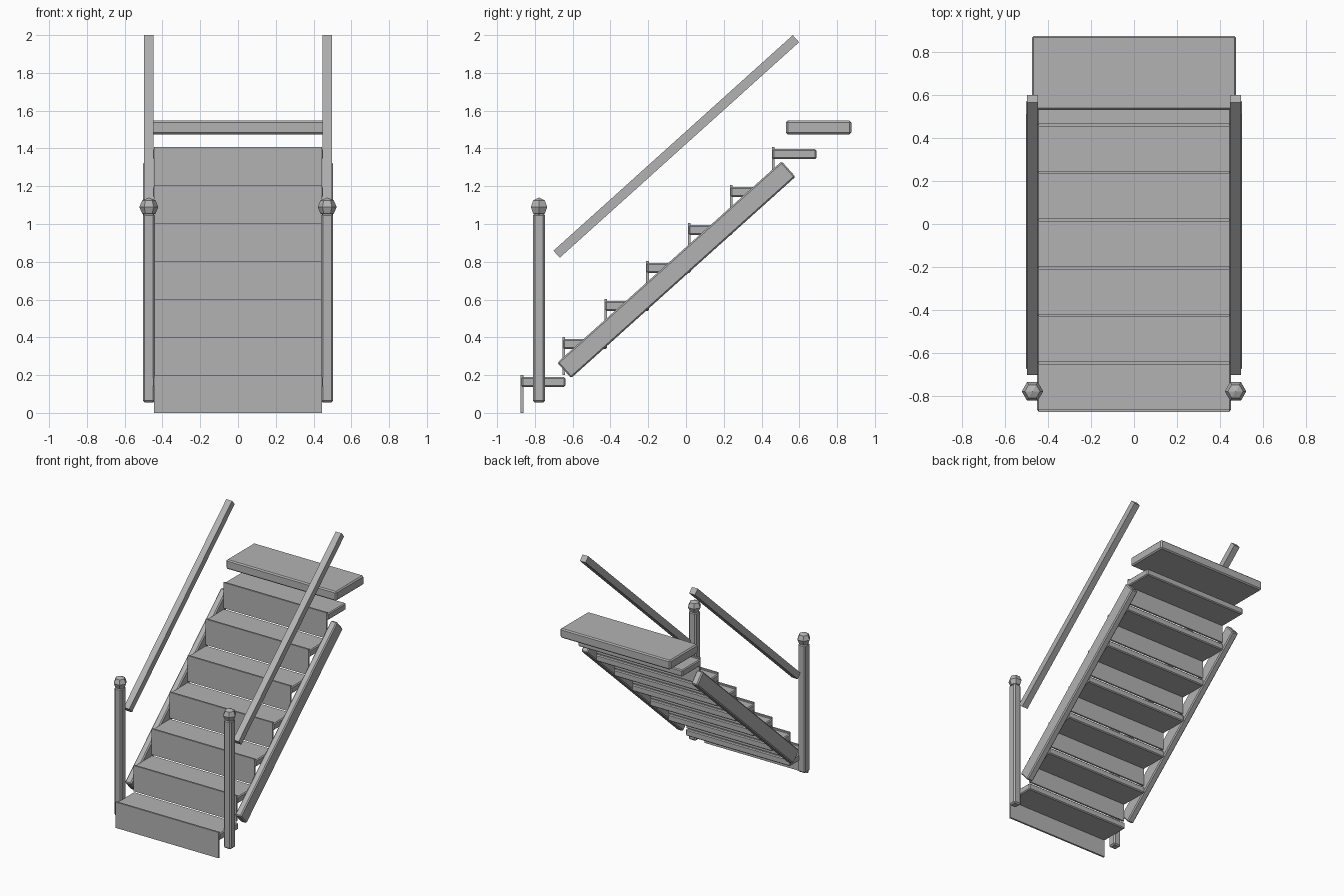
import bpy
import math

if "Cube" in bpy.data.objects:
    bpy.data.objects.remove(bpy.data.objects["Cube"], do_unlink=True)

GREY = (0.45, 0.45, 0.45, 1)
mat = bpy.data.materials.new("plain grey")
mat.use_nodes = True
mat.diffuse_color = GREY
mat.node_tree.nodes["Principled BSDF"].inputs["Base Color"].default_value = GREY


def box(name, size, centre, bevel=0.0, tilt=0.0):
    """Box with chamfered edges, optionally tilted up towards the back."""
    bpy.ops.mesh.primitive_cube_add(size=1, location=centre)
    ob = bpy.context.object
    ob.name = name
    ob.scale = size
    bpy.ops.object.transform_apply(location=False, rotation=False, scale=True)
    ob.rotation_euler.x = tilt
    ob.data.materials.append(mat)
    if bevel:
        mod = ob.modifiers.new("chamfer", 'BEVEL')
        mod.width = bevel
        mod.segments = 1
    return ob


def sloped_beam(name, x, start, end, width, depth, bevel=0.0):
    """Beam running between two (y, z) points."""
    dy, dz = end[0] - start[0], end[1] - start[1]
    centre = (x, (start[0] + end[0]) / 2, (start[1] + end[1]) / 2)
    return box(name, (width, math.hypot(dy, dz), depth), centre, bevel,
               math.atan2(dz, dy))


# Steps: a thin riser with a tread behind it
STEPS, RISE, RUN = 7, 0.201, 0.2215
for i in range(STEPS):
    y, z = -0.875 + i * RUN, i * RISE
    box(f"riser_{i + 1}", (0.888, 0.014, RISE), (0, y + 0.007, z + RISE / 2))
    box(f"tread_{i + 1}", (0.902, 0.232, 0.052), (0, y + 0.12, z + 0.164), 0.007)

# Upper landing
box("landing", (0.95, 0.345, 0.073), (0, 0.7025, 1.511), 0.009)

# Side parts, one set on each side
for side, s in (("left", 1), ("right", -1)):
    sloped_beam(f"stringer_{side}", s * 0.475, (-0.645, 0.225), (0.543, 1.291),
                0.054, 0.11, 0.008)
    sloped_beam(f"handrail_{side}", s * 0.472, (-0.685, 0.84), (0.582, 1.981),
                0.05, 0.05)
    box(f"newel_post_{side}", (0.064, 0.064, 1.0), (s * 0.472, -0.778, 0.555), 0.01)
    # Faceted finial with its corners pointing front and back
    bpy.ops.mesh.primitive_uv_sphere_add(
        segments=6, ring_count=4, radius=0.05,
        location=(s * 0.472, -0.778, 1.09), rotation=(0, 0, math.pi / 6))
    finial = bpy.context.object
    finial.name = f"finial_{side}"
    finial.data.materials.append(mat)
